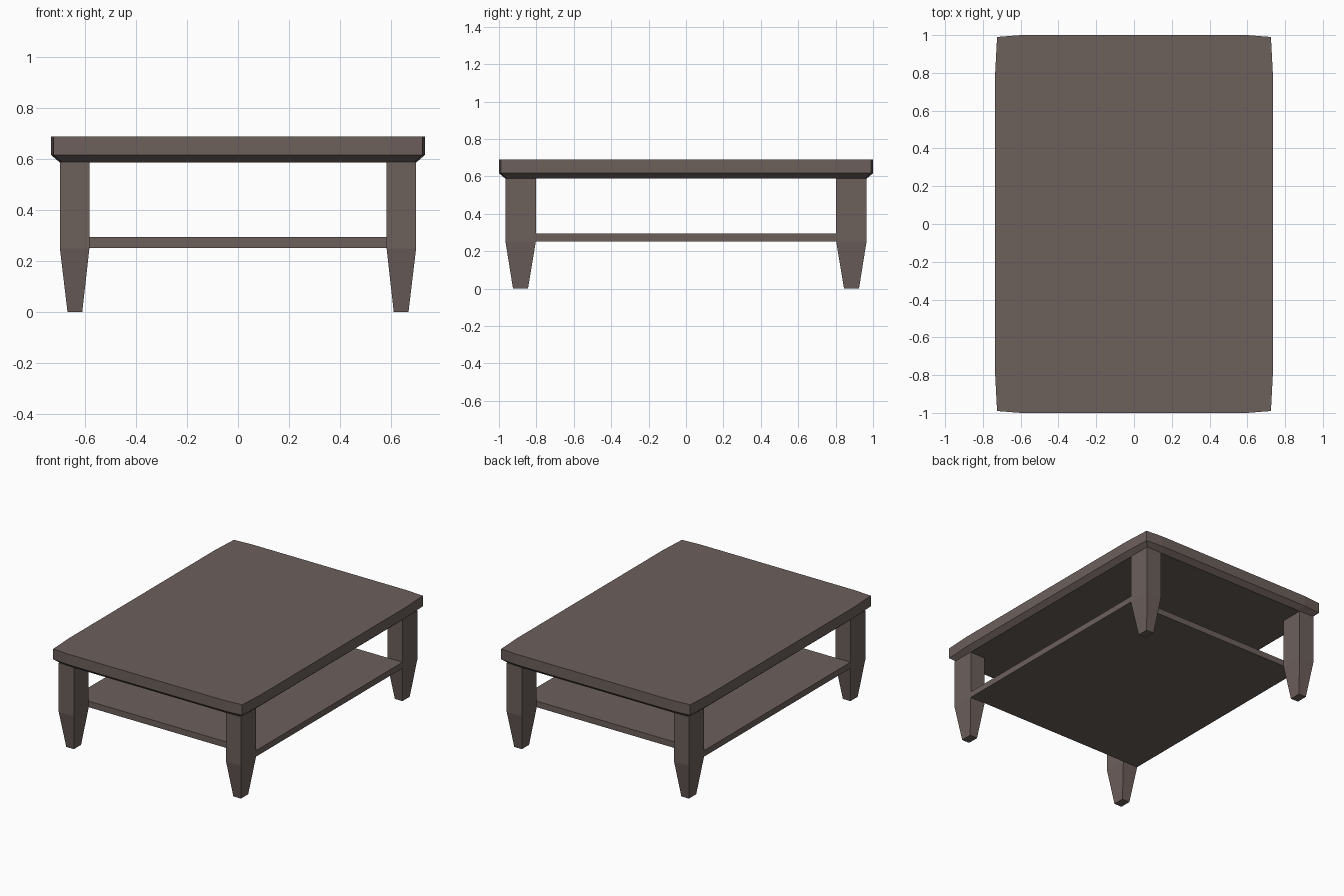
import bpy, bmesh

if "Cube" in bpy.data.objects:
    bpy.data.objects.remove(bpy.data.objects["Cube"])

wood = bpy.data.materials.new("dark brown wood")
wood.diffuse_color = (0.15, 0.115, 0.105, 1)
wood.use_nodes = True
wood.node_tree.nodes["Principled BSDF"].inputs["Base Color"].default_value = wood.diffuse_color


def loft(name, rings):
    """Solid through stacked rings of (x, y, z) points, capped at both ends."""
    bm = bmesh.new()
    vs = [[bm.verts.new(p) for p in r] for r in rings]
    n = len(vs[0])
    for a, b in zip(vs, vs[1:]):
        for i in range(n):
            j = (i + 1) % n
            bm.faces.new((a[i], a[j], b[j], b[i]))
    bm.faces.new(vs[0][::-1])
    bm.faces.new(vs[-1])
    bmesh.ops.recalc_face_normals(bm, faces=bm.faces)
    me = bpy.data.meshes.new(name)
    bm.to_mesh(me)
    bm.free()
    me.materials.append(wood)
    ob = bpy.data.objects.new(name, me)
    bpy.context.collection.objects.link(ob)
    return ob


def rect(x0, x1, y0, y1, z):
    return [(x0, y0, z), (x1, y0, z), (x1, y1, z), (x0, y1, z)]


# Tabletop: slightly bowed outline with a chamfer under the edge
quarter = [(0.735, 0.80), (0.725, 0.99), (0.60, 1.0)]
outline = (quarter + [(-x, y) for x, y in quarter[::-1]]
           + [(-x, -y) for x, y in quarter] + [(x, -y) for x, y in quarter[::-1]])


def slab(z, inset):
    return [(x * (1 - inset / 0.735), y * (1 - inset), z) for x, y in outline]


loft("tabletop", [slab(0.588, 0.034), slab(0.617, 0), slab(0.69, 0)])

# Legs: square upper block, tapered foot
for sx, side in ((-1, "left"), (1, "right")):
    for sy, end in ((-1, "front"), (1, "back")):
        rings = [rect(0.612, 0.67, 0.845, 0.925, 0),
                 rect(0.584, 0.70, 0.803, 0.965, 0.25),
                 rect(0.584, 0.70, 0.803, 0.965, 0.59)]
        loft(f"{end}_{side}_leg", [[(x * sx, y * sy, z) for x, y, z in r] for r in rings])

# Lower shelf between front and back legs, flush with their outer sides
loft("lower_shelf", [rect(-0.70, 0.70, -0.803, 0.803, z) for z in (0.252, 0.294)])
